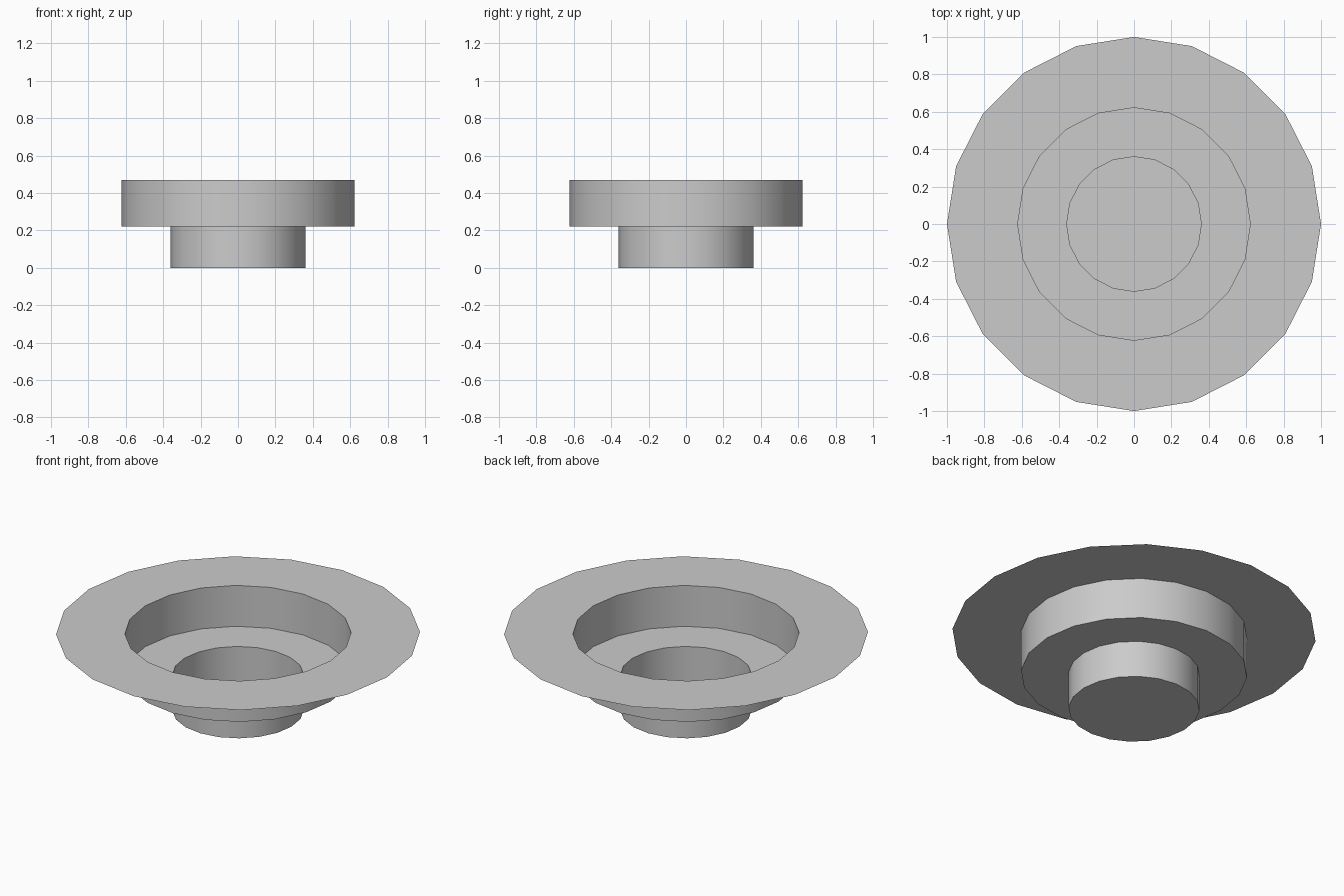
import bpy, bmesh
from math import cos, sin, tau, radians

if "Cube" in bpy.data.objects:
    bpy.data.objects.remove(bpy.data.objects["Cube"])

SIDES = 20
# Thin sheet profile (radius, height) from the base edge out to the rim
PROFILE = [(0.36, 0.0), (0.36, 0.222), (0.622, 0.222), (0.622, 0.47), (1.0, 0.47)]

bm = bmesh.new()
rings = [[bm.verts.new((r * cos(tau * i / SIDES), r * sin(tau * i / SIDES), z))
          for i in range(SIDES)] for r, z in PROFILE]

# Closed floor of the lower cup
bm.faces.new(rings[0])

# Stepped walls, ledge and wide flat rim
for low, high in zip(rings, rings[1:]):
    for i in range(SIDES):
        j = (i + 1) % SIDES
        bm.faces.new((low[i], low[j], high[j], high[i]))

# Outward-facing underside and walls
bm.normal_update()
bmesh.ops.recalc_face_normals(bm, faces=bm.faces)
bm.faces.ensure_lookup_table()
if bm.faces[0].normal.z > 0:
    bmesh.ops.reverse_faces(bm, faces=bm.faces)

mesh = bpy.data.meshes.new("stepped_dish")
bm.to_mesh(mesh)
bm.free()
dish = bpy.data.objects.new("stepped_dish", mesh)
bpy.context.collection.objects.link(dish)

# Smooth round walls with crisp steps
bpy.context.view_layer.objects.active = dish
dish.select_set(True)
bpy.ops.object.shade_smooth_by_angle(angle=radians(30))
